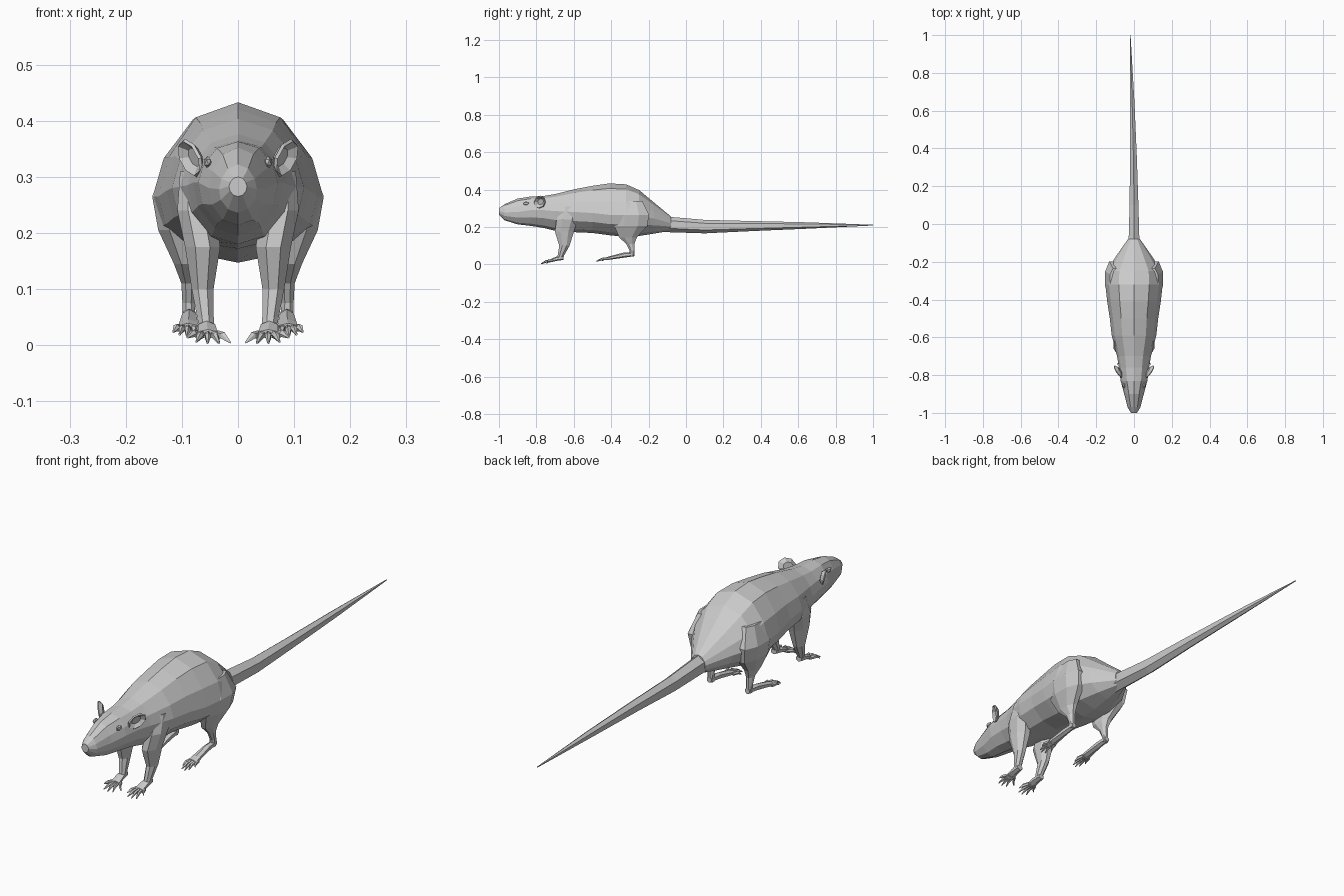
import bpy, bmesh, math
from mathutils import Vector


def finish(name, bm, mirror=False):
    bmesh.ops.recalc_face_normals(bm, faces=bm.faces)
    mesh = bpy.data.meshes.new(name)
    bm.to_mesh(mesh)
    bm.free()
    ob = bpy.data.objects.new(name, mesh)
    bpy.context.collection.objects.link(ob)
    if mirror:
        ob.modifiers.new("Mirror", 'MIRROR')
    return ob


def loft(bm, rings):
    loops = [[bm.verts.new(p) for p in r] for r in rings]
    for a, b in zip(loops, loops[1:]):
        for i in range(len(a)):
            j = (i + 1) % len(a)
            bm.faces.new((a[i], a[j], b[j], b[i]))
    bm.faces.new(loops[0])
    bm.faces.new(loops[-1])


def ring(x, y, z, a, b, n, upright):
    pts = []
    for i in range(n):
        t = 2 * math.pi * (i + 0.5) / n
        u, v = a * math.cos(t), b * math.sin(t)
        pts.append((x + u, y, z + v) if upright else (x + u, y + v, z))
    return pts


def tube(bm, stations, n=6, upright=True):
    loft(bm, [ring(*s, n, upright) for s in stations])


# Body and head: y, bottom z, widest z, top z, half width
body = [
    (-1.0, .265, .283, .30, .016),
    (-.97, .236, .278, .322, .034),
    (-.90, .214, .28, .352, .052),
    (-.83, .206, .29, .363, .071),
    (-.76, .195, .29, .366, .080),
    (-.70, .18, .285, .376, .090),
    (-.59, .172, .28, .403, .118),
    (-.50, .168, .275, .42, .128),
    (-.41, .156, .265, .433, .142),
    (-.32, .147, .265, .428, .152),
    (-.25, .152, .26, .397, .146),
    (-.17, .165, .245, .33, .095),
    (-.08, .180, .22, .256, .032),
]
half = [(0, 1), (.53, .84), (.87, .42), (1, 0), (.9, -.45), (.52, -.86), (0, -1)]
section = half + [(-x, z) for x, z in half[-2:0:-1]]
bm = bmesh.new()
loft(bm, [[(sx * w, y, zm + sz * ((zt - zm) if sz > 0 else (zm - zb)))
           for sx, sz in section] for y, zb, zm, zt, w in body])
finish("body", bm)

# Tail
bm = bmesh.new()
tube(bm, [(0, -.12, .215, .034, .042), (0, .1, .202, .027, .036),
          (-.003, .35, .205, .021, .027), (-.01, .65, .208, .014, .017),
          (-.02, 1.0, .21, .002, .002)])
finish("tail", bm)


# Legs with paws
def limb(name, leg, palm, tips):
    bm = bmesh.new()
    tube(bm, leg, 8, False)
    tube(bm, palm, 6)
    px, py, pz, pw, ph = palm[-1]
    for i, (x, y, z) in enumerate(tips):
        bx = px + pw * .8 * (2 * i / (len(tips) - 1) - 1)
        mx, my = (bx + x) / 2, (py + y) / 2
        tube(bm, [(bx, py + .015, pz, .006, .007),
                  (mx, my, (pz + z) / 2 + .004, .006, .007),
                  (x, y, z, .002, .002)], 5)
    finish(name, bm, True)


limb("front_legs",
     [(.08, -.62, .31, .025, .04), (.075, -.635, .24, .036, .062),
      (.063, -.65, .175, .034, .055), (.063, -.65, .10, .021, .030),
      (.058, -.668, .05, .016, .019), (.056, -.675, .03, .014, .016)],
     [(.057, -.655, .035, .014, .011), (.056, -.69, .031, .018, .012),
      (.054, -.725, .020, .020, .008)],
     [(.014, -.745, .005), (.034, -.77, .004), (.054, -.775, .004),
      (.074, -.77, .006), (.090, -.745, .014)])

limb("hind_legs",
     [(.10, -.29, .34, .028, .06), (.115, -.29, .265, .041, .10),
      (.108, -.295, .205, .037, .095), (.092, -.31, .145, .024, .052),
      (.088, -.298, .11, .014, .024), (.088, -.289, .075, .012, .015),
      (.087, -.288, .045, .012, .014)],
     [(.087, -.275, .055, .012, .011), (.087, -.33, .05, .014, .014),
      (.088, -.40, .036, .019, .010), (.089, -.425, .031, .020, .008)],
     [(.062, -.45, .019), (.075, -.475, .017), (.091, -.48, .017),
      (.104, -.47, .019), (.115, -.445, .024)])

# Ears: shallow cups facing forward and outward
bm = bmesh.new()
across, up = Vector((.5, .85, 0)), Vector((.3, .1, .95))
out = across.cross(up).normalized()
mid = Vector((.086, -.782, .333))
outer, inner = [], []
for i in range(8):
    t = 2 * math.pi * i / 8
    d = across * .036 * math.cos(t) + up * .034 * math.sin(t)
    outer.append(bm.verts.new(mid + d))
    inner.append(bm.verts.new(mid + d * .55 - out * .012))
for i in range(8):
    j = (i + 1) % 8
    bm.faces.new((outer[i], outer[j], inner[j], inner[i]))
bm.faces.new(inner)
ears = finish("ears", bm, True)
solid = ears.modifiers.new("Thickness", 'SOLIDIFY')
solid.thickness, solid.offset = .006, 0

# Eyes
bm = bmesh.new()
bmesh.ops.create_icosphere(bm, subdivisions=1, radius=1)
for v in bm.verts:
    v.co = (.054 + v.co.x * .008, -.855 + v.co.y * .017, .326 + v.co.z * .011)
finish("eyes", bm, True)
